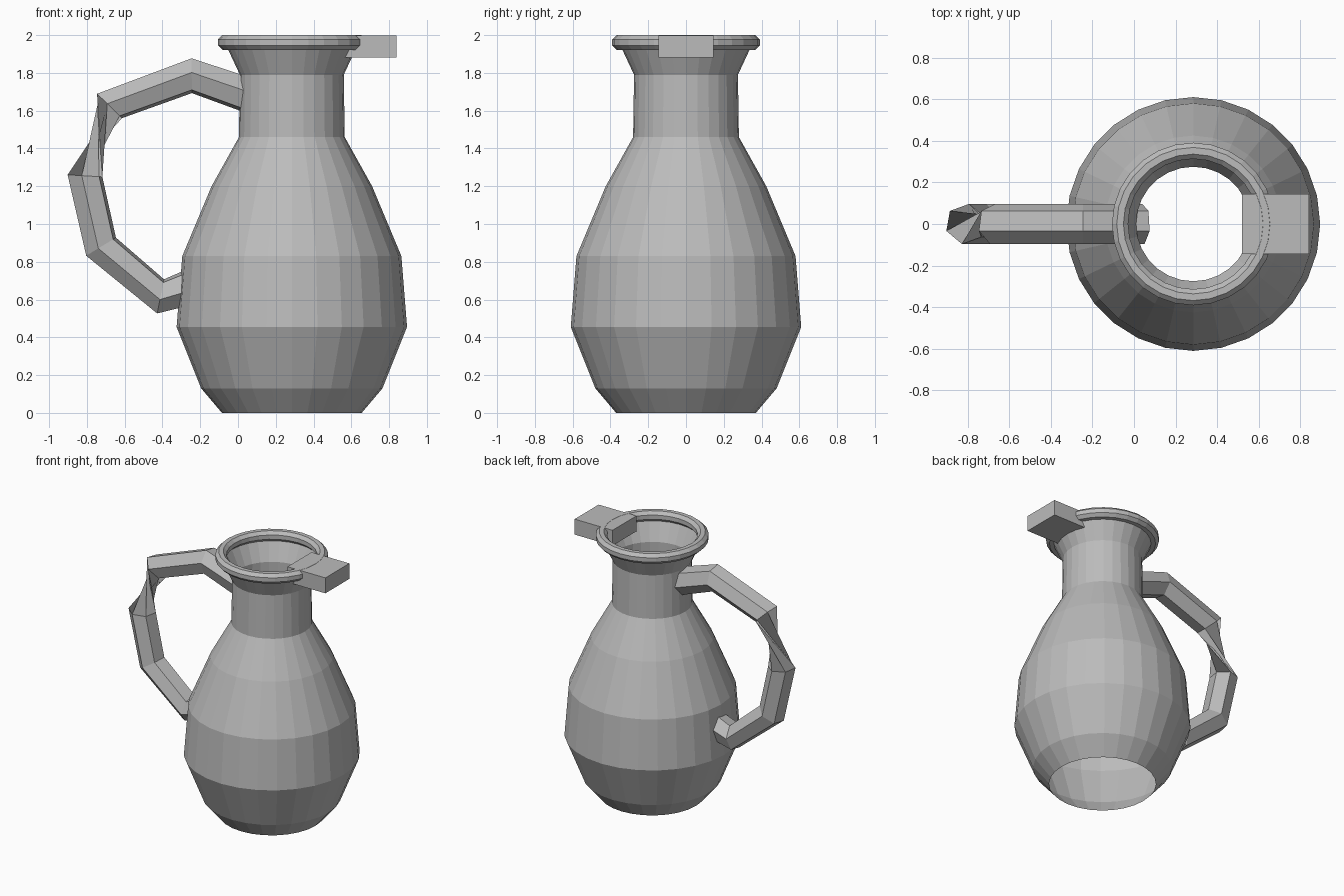
import bpy, bmesh, math
from mathutils import Vector

cube = bpy.data.objects.get("Cube")
if cube:
    bpy.data.objects.remove(cube)

AXIS_X = 0.285   # centre of the vessel
SIDES = 28

clay = bpy.data.materials.new("grey_clay")
clay.use_nodes = True
clay.diffuse_color = (0.5, 0.5, 0.5, 1)
clay.node_tree.nodes["Principled BSDF"].inputs["Base Color"].default_value = (0.5, 0.5, 0.5, 1)


def finish(name, bm):
    bmesh.ops.recalc_face_normals(bm, faces=bm.faces)
    mesh = bpy.data.meshes.new(name)
    bm.to_mesh(mesh)
    bm.free()
    mesh.materials.append(clay)
    obj = bpy.data.objects.new(name, mesh)
    bpy.context.collection.objects.link(obj)
    return obj


def bridge(bm, rings, closed=False):
    """Join successive rings of vertices with quads."""
    pairs = list(zip(rings, rings[1:]))
    if closed:
        pairs.append((rings[-1], rings[0]))
    for a, b in pairs:
        n = len(a)
        for i in range(n):
            j = (i + 1) % n
            bm.faces.new((a[i], a[j], b[j], b[i]))


def lathe(name, profile, closed=False):
    bm = bmesh.new()
    rings = []
    for r, z in profile:
        angles = [math.tau * i / SIDES for i in range(SIDES)]
        rings.append([bm.verts.new((AXIS_X + r * math.cos(a), r * math.sin(a), z)) for a in angles])
    bridge(bm, rings, closed)
    return finish(name, bm)


# Body: thin open wall
lathe("body", [(0.37, 0), (0.48, 0.13), (0.61, 0.455), (0.58, 0.83),
               (0.425, 1.2), (0.28, 1.46), (0.275, 1.79), (0.345, 1.94)])

# Rim: eight-sided ring around the mouth
rim = []
for k in range(8):
    a = math.tau * (k + 0.5) / 8
    rim.append((0.352 + 0.042 * math.cos(a), 1.961 + 0.042 * math.sin(a)))
lathe("rim", rim, closed=True)

# Spout: plain block through the rim
bm = bmesh.new()
bmesh.ops.create_cube(bm, size=1)
for v in bm.verts:
    v.co = Vector((0.68 + 0.32 * v.co.x, 0.29 * v.co.y, 1.94 + 0.118 * v.co.z))
finish("spout", bm)

# Handle: six-sided tube with a half twist in its upper bend
path = [Vector((x, 0, z)) for x, z in (
    (0.045, 1.685), (-0.245, 1.785), (-0.68, 1.625), (-0.81, 1.255),
    (-0.725, 0.88), (-0.41, 0.617), (-0.27, 0.66))]
bm = bmesh.new()
rings = []
for i, p in enumerate(path):
    before = (p - path[i - 1]).normalized() if i else Vector()
    after = (path[i + 1] - p).normalized() if i + 1 < len(path) else Vector()
    t = (before + after).normalized()
    out = Vector((t.z, 0, -t.x))
    twist = 180 if i >= 3 else 0
    ring = []
    for k in range(6):
        a = math.radians(50 + 60 * k + twist)
        ring.append(bm.verts.new(p + 0.098 * (math.cos(a) * Vector((0, 1, 0)) + math.sin(a) * out)))
    rings.append(ring)
bridge(bm, rings)
bm.faces.new(rings[0])
bm.faces.new(rings[-1])
finish("handle", bm)
